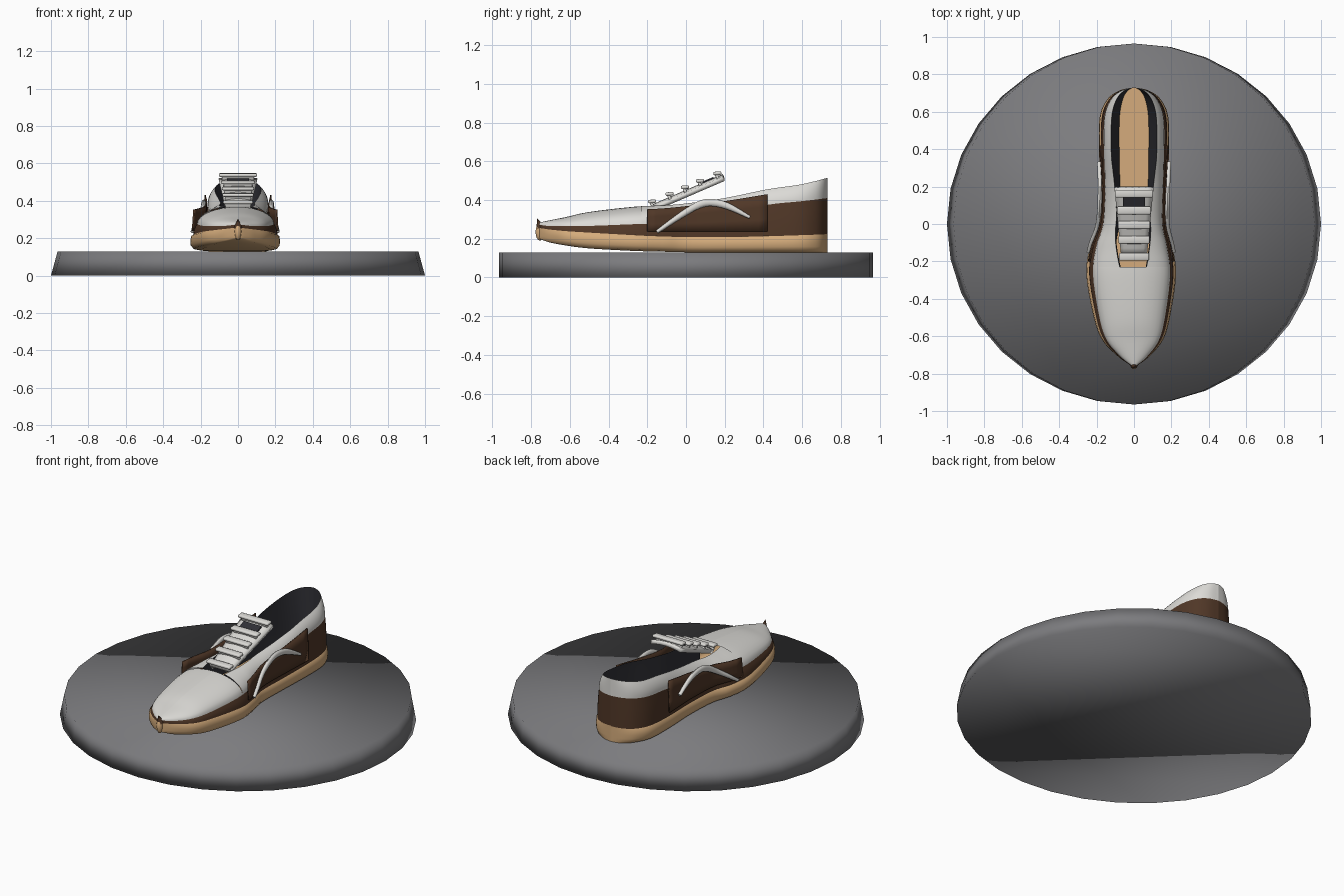
import bpy, bmesh, math
from mathutils import Vector, Matrix

cube = bpy.data.objects.get("Cube")
if cube:
    bpy.data.objects.remove(cube, do_unlink=True)


def material(name, r, g, b):
    m = bpy.data.materials.new(name)
    m.use_nodes = True
    m.diffuse_color = (r, g, b, 1)
    m.node_tree.nodes["Principled BSDF"].inputs["Base Color"].default_value = (r, g, b, 1)
    return m


GREY = material("stand grey", .2, .2, .21)
WHITE = material("off white", .72, .71, .68)
BROWN = material("dark brown", .08, .038, .02)
TAN = material("gum tan", .66, .41, .2)
DARK = material("charcoal", .03, .03, .037)


def finish(name, bm, mat, angle=50):
    bmesh.ops.remove_doubles(bm, verts=bm.verts, dist=.0005)
    bmesh.ops.recalc_face_normals(bm, faces=bm.faces)
    me = bpy.data.meshes.new(name)
    bm.to_mesh(me)
    bm.free()
    me.materials.append(mat)
    ob = bpy.data.objects.new(name, me)
    bpy.context.scene.collection.objects.link(ob)
    bpy.ops.object.select_all(action='DESELECT')
    ob.select_set(True)
    bpy.context.view_layer.objects.active = ob
    bpy.ops.object.shade_smooth_by_angle(angle=math.radians(angle))
    return ob


def loft(name, sections, mat, thickness=0):
    """Skin a sheet over a list of equally long point rows."""
    bm = bmesh.new()
    rows = [[bm.verts.new(p) for p in s] for s in sections]
    for a, b in zip(rows, rows[1:]):
        for i in range(len(a) - 1):
            bm.faces.new((a[i], a[i + 1], b[i + 1], b[i]))
    ob = finish(name, bm, mat)
    if thickness:
        mod = ob.modifiers.new("thickness", 'SOLIDIFY')
        mod.thickness = thickness
        mod.offset = 0


def spline(keys, steps=5):
    out = []
    pts = [Vector(k) for k in keys]
    for i in range(len(pts) - 1):
        p0, p1, p2 = pts[max(i - 1, 0)], pts[i], pts[i + 1]
        p3 = pts[min(i + 2, len(pts) - 1)]
        for s in range(steps):
            t = s / steps
            out.append(p1 + (p2 - p0) * (t / 2) + (p0 * 2 - p1 * 5 + p2 * 4 - p3) * (t * t / 2)
                       + (p1 * 3 - p0 - p2 * 3 + p3) * (t ** 3 / 2))
    return out + [pts[-1]]


# Shoe stations: y, right width, left width, sole bottom, sole top, trim top, upper top
stations = spline([
    (-.765, 0, 0, .205, .262, .272, .28),
    (-.745, .035, .035, .195, .258, .27, .286),
    (-.70, .095, .09, .18, .252, .265, .296),
    (-.62, .17, .155, .165, .245, .265, .312),
    (-.5, .215, .192, .15, .238, .266, .338),
    (-.27, .255, .225, .137, .225, .275, .365),
    (-.12, .235, .205, .133, .218, .28, .372),
    (0, .192, .177, .13, .215, .295, .382),
    (.2, .18, .18, .13, .215, .33, .41),
    (.42, .188, .188, .13, .22, .375, .455),
    (.58, .182, .182, .13, .225, .392, .478),
    (.67, .14, .14, .13, .228, .402, .498),
    (.715, .075, .075, .13, .23, .408, .51),
    (.73, 0, 0, .13, .232, .41, .515)])


def station(y):
    for a, b in zip(stations, stations[1:]):
        if a[0] <= y <= b[0]:
            return a.lerp(b, (y - a[0]) / max(b[0] - a[0], 1e-6))
    return stations[-1]


def opening(y):
    """Collar width as a share of the shoe width."""
    return .3 + .2 * min(1, (y + .23) / .2) + .15 * max(0, min(1, (y - .05) / .3))


THROAT = -.23
front = [s for s in stations if s[0] < THROAT] + [station(THROAT)]
rear = [station(THROAT)] + [s for s in stations if s[0] > THROAT]


# Sole
def sole_section(s):
    y, wr, wl, zb, zs = s[0], s[1], s[2], s[3], s[4]
    half = [(0, 0), (.8, 0), (.93, .08), (.99, .3), (1, .55), (.98, .85), (.9, 1)]
    right = [(-wr * f, y, zb + (zs - zb) * h) for f, h in reversed(half)]
    return right + [(wl * f, y, zb + (zs - zb) * h) for f, h in half[1:]]


loft("sole", [sole_section(s) for s in stations], TAN)


# Upper, one side at a time
def width(s, sign):
    return -s[1] if sign < 0 else s[2]


def dome(s, sign, k, n=8):
    end = math.acos(k / .86)
    pts = []
    for i in range(n + 1):
        a = end * i / n
        pts.append((width(s, sign) * .86 * math.cos(a), s[0],
                    s[5] + (s[6] - s[5]) * math.sin(a) / math.sin(end)))
    return pts


for sign, side in ((-1, "right"), (1, "left")):
    loft(side + "_lower_trim",
         [[(width(s, sign) * (.94 - .08 * t * t), s[0], s[4] - .008 + (s[5] - s[4] + .008) * t)
           for t in (0, .35, .7, 1)] for s in stations], BROWN)
    loft(side + "_toe_box", [dome(s, sign, 0) for s in front], WHITE)
    loft(side + "_quarter", [dome(s, sign, opening(s[0])) for s in rear], WHITE)
    loft(side + "_lining",
         [[(width(s, sign) * opening(s[0]), s[0], s[6]),
           (width(s, sign) * (opening(s[0]) - .02), s[0], s[6] - .03),
           (width(s, sign) * min(.42, opening(s[0])), s[0], .25)] for s in rear], DARK)

    # Side panel with a free upper edge
    rows = []
    for i in range(15):
        u = i / 14
        s = station(-.2 + .62 * u)
        top = .352 + .078 * u ** 1.4
        rows.append([(width(s, sign) * (.965 - .03 * t), s[0], .238 + (top - .238) * t)
                     for t in (0, .33, .67, 1)])
    loft(side + "_side_panel", rows, BROWN, .008)

    # Raised arched stripe, closed to a point at both ends
    rows = []
    path = spline([(-.15, .235, .009), (-.05, .305, .014), (.05, .367, .018),
                   (.12, .387, .019), (.21, .37, .017), (.33, .31, .008)], 4)
    path = [Vector((path[0].x, path[0].y, 0))] + path + [Vector((path[-1].x, path[-1].y, 0))]
    for i, p in enumerate(path):
        a, b = path[max(i - 2, 0)], path[min(i + 2, len(path) - 1)]
        along = Vector((b.x - a.x, b.y - a.y)).normalized()
        x = width(station(p.x), sign) * .965 + sign * .008
        depth = .012 if p.z else 0
        ring = []
        for j in range(11):
            u = math.tau * j / 10
            c = p.z * math.cos(u)
            ring.append((x + sign * depth * math.sin(u), p.x - along.y * c, p.y + along.x * c))
        rows.append(ring)
    loft(side + "_stripe", rows, WHITE)

# Insole
loft("insole", [[(-s[1] * min(.42, opening(s[0])), s[0], .25),
                 (s[2] * min(.42, opening(s[0])), s[0], .25)] for s in rear], TAN)


# Tongue
def tongue_z(y):
    return .352 + (y + .17) * .43


rows = []
for i in range(9):
    y = -.17 + .365 * i / 8
    half = .065 + .037 * i / 8
    rows.append([(half * t, y, tongue_z(y) + .014 * (1 - t * t))
                 for t in (-1, -.7, -.35, 0, .35, .7, 1)])
loft("tongue", rows, WHITE, .024)


def block(name, centre, size, tilt, mat, bevel):
    bm = bmesh.new()
    bmesh.ops.create_cube(bm, size=1)
    bmesh.ops.scale(bm, vec=size, verts=bm.verts)
    if bevel:
        bmesh.ops.bevel(bm, geom=bm.edges[:], offset=bevel, segments=2, affect='EDGES', profile=.5)
    bmesh.ops.transform(bm, matrix=Matrix.Translation(centre) @ Matrix.Rotation(tilt, 4, 'X'),
                        verts=bm.verts)
    finish(name, bm, mat)


# Tongue label and lace bars
block("tongue_label", (0, .115, tongue_z(.115) + .029), (.12, .06, .008), .4, DARK, 0)
for i, (y, half) in enumerate([(-.175, .08), (-.085, .083), (-.005, .086), (.072, .09), (.162, .102)]):
    block("lace_%d" % (i + 1), (0, y, tongue_z(y) + .043), (half * 2, .042, .018), .08, WHITE, .007)
    block("lace_loop_%d" % (i + 1), (0, y, tongue_z(y) + .025), (half * 1.7, .016, .03), .4, WHITE, .004)

# Toe bumper and peak
bm = bmesh.new()
bmesh.ops.create_uvsphere(bm, u_segments=12, v_segments=8, radius=1)
bmesh.ops.transform(bm, verts=bm.verts, matrix=Matrix.Translation((0, -.755, .235))
                    @ Matrix.Diagonal((.018, .022, .045, 1)))
finish("toe_bumper", bm, TAN)
bm = bmesh.new()
bmesh.ops.create_cone(bm, segments=8, radius1=.022, radius2=.001, depth=.05, cap_ends=True)
bmesh.ops.transform(bm, verts=bm.verts, matrix=Matrix.Translation((0, -.76, .28))
                    @ Matrix.Rotation(.35, 4, 'X'))
finish("toe_peak", bm, BROWN)

# Round stand, slightly wider at the foot
bm = bmesh.new()
bmesh.ops.create_cone(bm, segments=32, radius1=.965, radius2=.965, depth=.128, cap_ends=True,
                      matrix=Matrix.Translation((0, 0, .064)))
for v in bm.verts:
    if v.co.z < .01:
        v.co.x /= .965
finish("stand", bm, GREY, 180)
